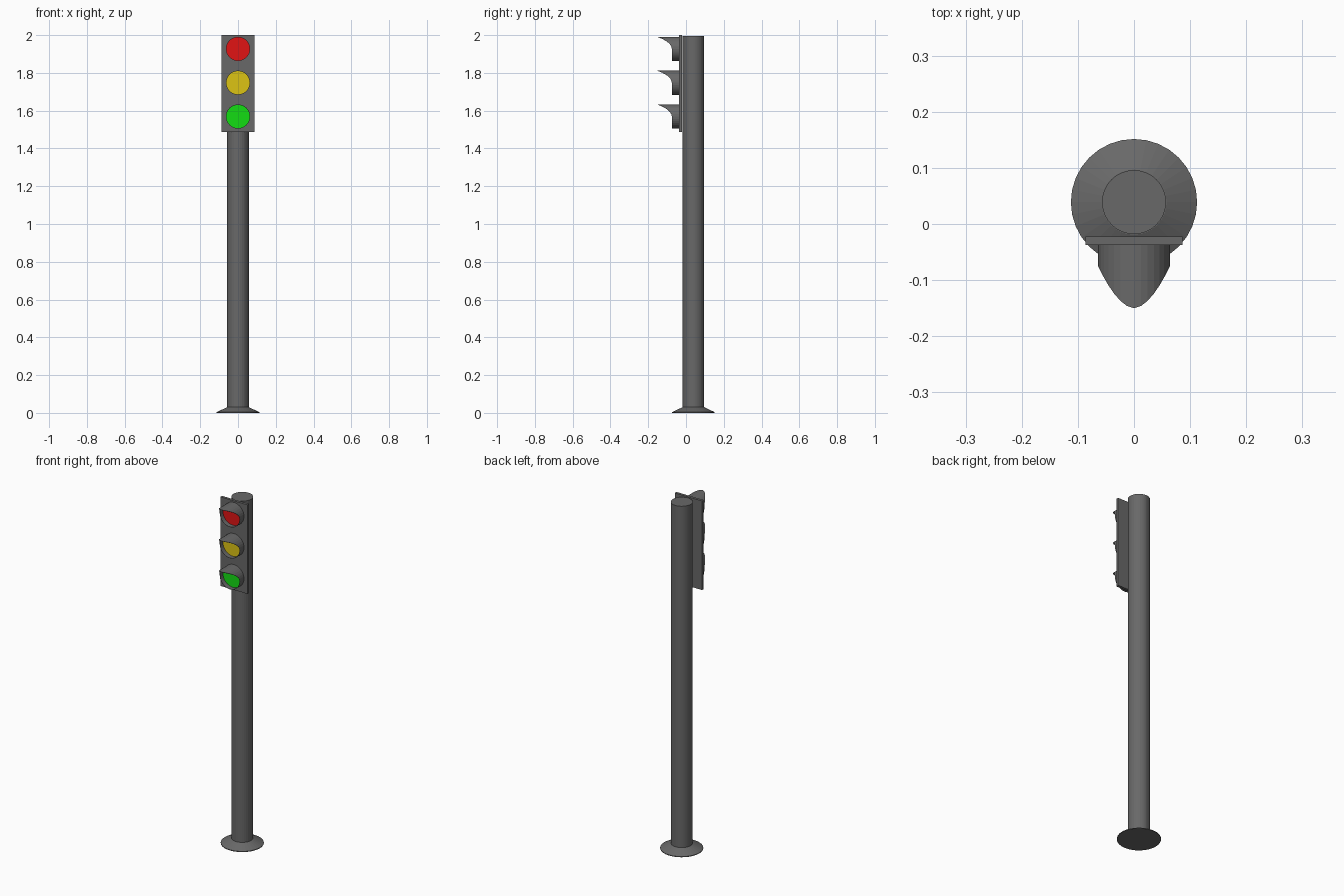
import bpy, bmesh, math

if "Cube" in bpy.data.objects:
    bpy.data.objects.remove(bpy.data.objects["Cube"])

SEG = 32
POLE_Y = 0.039


def material(name, rgb):
    m = bpy.data.materials.new(name)
    m.diffuse_color = (*rgb, 1)
    m.use_nodes = True
    m.node_tree.nodes["Principled BSDF"].inputs["Base Color"].default_value = m.diffuse_color
    return m


grey = material("dark grey", (0.14, 0.14, 0.14))
red = material("signal red", (0.75, 0.007, 0.007))
yellow = material("signal yellow", (0.72, 0.55, 0.007))
green = material("signal green", (0.007, 0.72, 0.007))


def finish(bm, name, mat):
    bmesh.ops.recalc_face_normals(bm, faces=bm.faces)
    me = bpy.data.meshes.new(name)
    bm.to_mesh(me)
    bm.free()
    me.materials.append(mat)
    ob = bpy.data.objects.new(name, me)
    bpy.context.collection.objects.link(ob)
    return ob


def skin(bm, rings, closed=False):
    """Join successive vertex rings with quads."""
    pairs = list(zip(rings, rings[1:]))
    if closed:
        pairs.append((rings[-1], rings[0]))
    for a, b in pairs:
        for i in range(SEG):
            j = (i + 1) % SEG
            bm.faces.new((a[i], a[j], b[j], b[i]))


def lathe(name, profile):
    """Solid turned about the pole axis from (radius, z) points."""
    bm = bmesh.new()
    rings = [[bm.verts.new((r * math.cos(math.tau * i / SEG),
                            POLE_Y + r * math.sin(math.tau * i / SEG), z))
              for i in range(SEG)] for r, z in profile]
    skin(bm, rings)
    bm.faces.new(rings[0])
    bm.faces.new(rings[-1])
    return finish(bm, name, grey)


def visor(name, zc, r=0.064, wall=0.0015):
    """Thin tube on the plate whose front edge sweeps out to a peak at the top."""
    bm = bmesh.new()

    def ring(radius, front):
        out = []
        for i in range(SEG):
            a = math.tau * i / SEG
            y = -0.036
            if front:
                y = -0.075
                if math.sin(a) > 0:
                    y -= 0.075 * (1 - abs(math.cos(a)) ** 1.8)
            out.append(bm.verts.new((radius * math.cos(a), y, zc + radius * math.sin(a))))
        return out

    skin(bm, [ring(r, False), ring(r, True), ring(r - wall, True), ring(r - wall, False)], True)
    return finish(bm, name, grey)


def lens(name, zc, mat, r=0.0627, y=-0.048):
    """Coloured disc set inside the visor."""
    bm = bmesh.new()
    rings = [[bm.verts.new((r * math.cos(math.tau * i / SEG), yy,
                            zc + r * math.sin(math.tau * i / SEG)))
              for i in range(SEG)] for yy in (y, y + 0.008)]
    skin(bm, rings)
    bm.faces.new(rings[0])
    bm.faces.new(rings[1])
    return finish(bm, name, mat)


# Pole and flared foot
lathe("pole", [(0.057, 0.02), (0.057, 1.996)])
lathe("base_flange", [(0.1125, 0), (0.1125, 0.004), (0.058, 0.03)])

# Flat backing plate
bm = bmesh.new()
bmesh.ops.create_cube(bm, size=1)
for v in bm.verts:
    v.co = (v.co.x * 0.173, -0.0295 + v.co.y * 0.015, 1.7435 + v.co.z * 0.513)
finish(bm, "signal_plate", grey)

# Three hooded lamps
for label, z, mat in (("red", 1.927, red), ("yellow", 1.748, yellow), ("green", 1.569, green)):
    visor(label + "_visor", z)
    lens(label + "_lens", z, mat)
